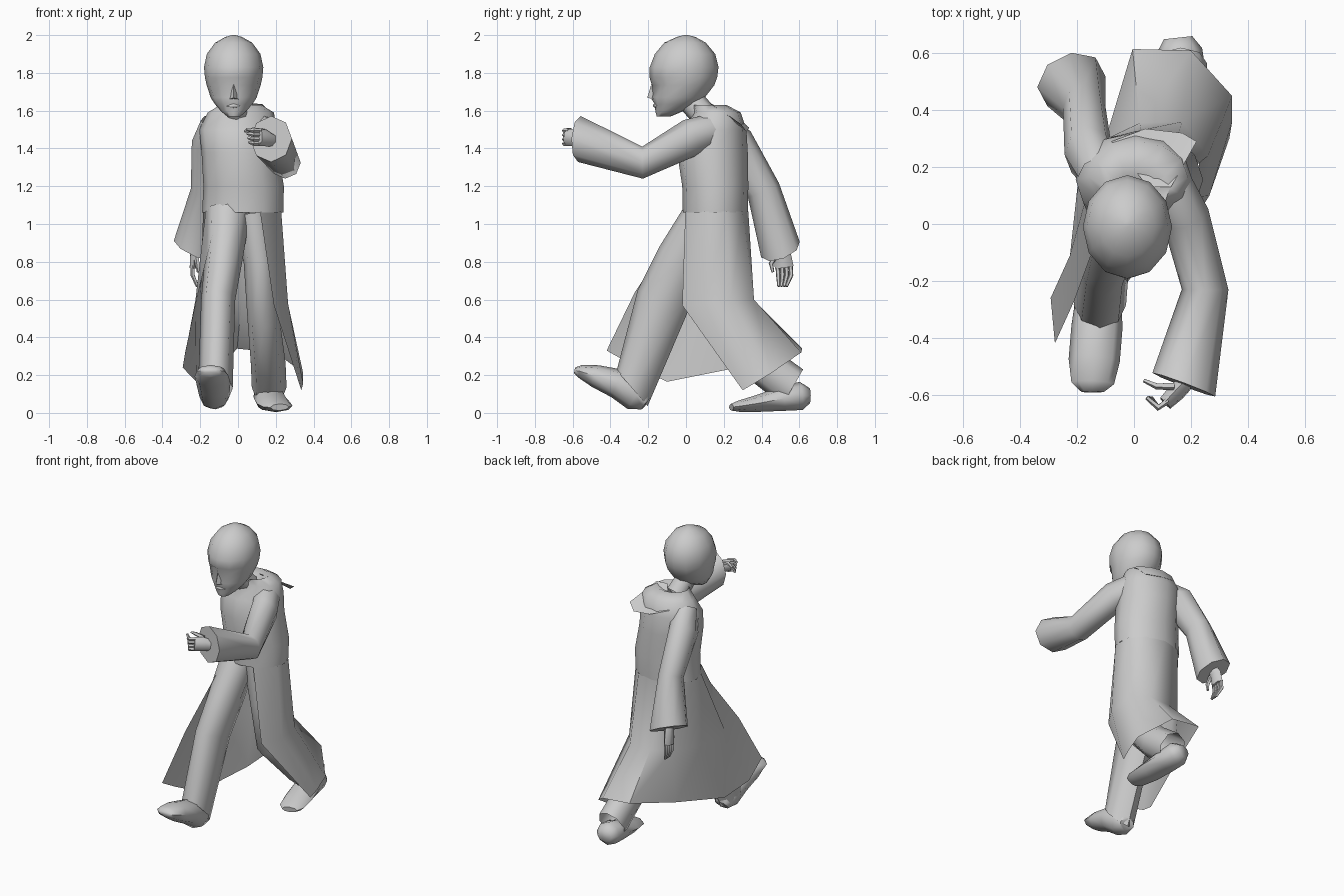
import bpy, math
from mathutils import Vector


def finish(name, verts, faces, angle=60):
    me = bpy.data.meshes.new(name)
    me.from_pydata(verts, [], faces)
    me.update()
    ob = bpy.data.objects.new(name, me)
    bpy.context.collection.objects.link(ob)
    bpy.ops.object.select_all(action='DESELECT')
    ob.select_set(True)
    bpy.context.view_layer.objects.active = ob
    bpy.ops.object.shade_smooth_by_angle(angle=math.radians(angle))
    return ob


def tube(name, rings, n=8, caps=(True, True), flat=False, shape=None, end=None):
    """Loft ellipses (x, y, z, half width, half depth) along a path; end tilts the last one."""
    pts = [Vector(r[:3]) for r in rings]
    verts, faces = [], []
    for i, r in enumerate(rings):
        t = (pts[min(i + 1, len(pts) - 1)] - pts[max(i - 1, 0)]).normalized()
        if flat:
            t = Vector((0, 0, 1))
        if end and i == len(rings) - 1:
            t = Vector(end).normalized()
        ref = Vector((1, 0, 0)) if abs(t.x) < 0.8 else Vector((0, 1, 0))
        s = (ref - t * ref.dot(t)).normalized()
        u = t.cross(s)
        for k in range(n):
            a = 2 * math.pi * (k + 0.5 * (n % 4 != 0)) / n
            p = pts[i] + s * r[3] * math.cos(a) + u * r[4] * math.sin(a)
            verts.append(shape(p) if shape else p)
    for i in range(len(rings) - 1):
        for k in range(n):
            a, b = i * n + k, i * n + (k + 1) % n
            faces.append((a, b, b + n, a + n))
    if caps[0]:
        faces.append(tuple(reversed(range(n))))
    if caps[1]:
        m = len(verts) - n
        faces.append(tuple(range(m, m + n)))
    return finish(name, verts, faces)


# Head: stacked (z, front y, back y, half width), with eye sockets pressed in
def face_shape(p):
    dx = abs(p.x + 0.023)
    if p.y < -0.08 and 0.03 < dx < 0.11 and 1.72 < p.z < 1.755:
        p.y += 0.026
    if p.y < -0.08 and dx < 0.02 and 1.66 < p.z < 1.68:
        p.y -= 0.012
    return p


profile = [(1.57, -0.155, -0.08, 0.035), (1.595, -0.162, -0.02, 0.065),
           (1.635, -0.166, 0.06, 0.1), (1.67, -0.176, 0.1, 0.122),
           (1.735, -0.18, 0.15, 0.143), (1.775, -0.193, 0.165, 0.152),
           (1.83, -0.192, 0.172, 0.157), (1.9, -0.165, 0.155, 0.142),
           (1.96, -0.115, 0.105, 0.098), (1.99, -0.05, 0.05, 0.045), (2.0, -0.01, 0.01, 0.01)]
tube("head", [(-0.023, (f + b) / 2, z, w, (b - f) / 2) for z, f, b, w in profile],
     n=12, flat=True, shape=face_shape)
finish("nose", [(-0.023, -0.184, 1.74), (-0.05, -0.168, 1.66), (0.004, -0.168, 1.66),
                (-0.023, -0.205, 1.668)], [(0, 1, 3), (0, 3, 2), (1, 2, 3)])
tube("lips", [(-0.06, -0.15, 1.623, .004, .004), (-0.023, -0.164, 1.627, .011, .012),
              (0.014, -0.15, 1.623, .004, .004)], n=6)
tube("neck", [(0.0, 0.1, 1.57, .07, .07), (-0.02, 0.02, 1.66, .06, .07)], caps=(False, False))

# Coat body
tube("coat_body", [(0.025, 0.155, 1.06, .215, .172), (0.03, 0.155, 1.2, .213, .175),
                   (0.01, 0.14, 1.38, .203, .187), (0.0, 0.155, 1.5, .205, .165),
                   (0.015, 0.165, 1.59, .175, .125), (0.015, 0.125, 1.63, .11, .09),
                   (0.0, 0.09, 1.6, .07, .06)],
     n=12, flat=True, caps=(False, False))
# Folded collar flap at the back
finish("collar_flap", [(0.05, 0.13, 1.64), (0.13, 0.13, 1.635), (0.22, 0.29, 1.53),
                       (0.17, 0.32, 1.49), (0.04, 0.335, 1.51), (-0.08, 0.29, 1.55)],
       [(0, 1, 2, 3), (0, 3, 4, 5)])

# Open coat skirt: (waist angle, knee point, hem point) from one front edge to the other
columns = [(233, (-0.21, -0.27, 0.64), (-0.278, -0.42, 0.33)),
           (205, (-0.225, -0.11, 0.6), (-0.293, -0.26, 0.24)),
           (165, (-0.2, 0.12, 0.6), (-0.22, -0.1, 0.165)),
           (125, (-0.1, 0.3, 0.6), (-0.1, 0.25, 0.235)),
           (90, (0.02, 0.355, 0.6), (-0.005, 0.615, 0.34)),
           (55, (0.17, 0.36, 0.6), (0.2, 0.61, 0.32)),
           (20, (0.26, 0.24, 0.6), (0.345, 0.45, 0.21)),
           (-20, (0.265, 0.1, 0.58), (0.345, 0.36, 0.155)),
           (-65, (0.19, -0.02, 0.57), (0.335, 0.3, 0.12))]
points = []
for deg, knee, hem in columns:
    a = math.radians(deg)
    points += [(0.025 + .217 * math.cos(a), 0.155 + .175 * math.sin(a), 1.065), knee, hem]
finish("coat_skirt", points,
       [(3 * c + r, 3 * c + r + 1, 3 * c + r + 4, 3 * c + r + 3)
        for c in range(8) for r in range(2)])

# Sleeves, closed just at the cuffs
tube("front_sleeve", [(0.13, 0.12, 1.49, .085, .09), (0.18, 0.03, 1.46, .085, .1),
                      (0.25, -0.23, 1.325, .082, .085), (0.175, -0.565, 1.45, .118, .122)],
     caps=(False, True), end=(-0.35, -0.93, 0.05))
tube("back_sleeve", [(-0.12, 0.18, 1.53, .08, .07), (-0.16, 0.25, 1.43, .085, .11),
                     (-0.175, 0.41, 1.18, .075, .09), (-0.22, 0.5, 0.865, .13, .11)],
     caps=(False, True), end=(-.45, .4, -1))

# Hands: palms plus fingers
tube("front_hand", [(0.18, -0.56, 1.445, .03, .035), (0.15, -0.59, 1.455, .033, .045),
                    (0.11, -0.63, 1.46, .028, .045)], n=6)
for i in range(4):
    z = 1.425 + 0.023 * i
    tube("front_finger", [(0.12, -0.62, z, .012, .012), (0.085, -0.645, z, .012, .012),
                          (0.06 - .005 * i, -0.61, z + .008, .008, .008)], n=5)
tube("front_thumb", [(0.14, -0.57, 1.49, .014, .014), (0.08, -0.57, 1.5, .012, .012),
                     (0.035, -0.55, 1.49, .007, .007)], n=5)
tube("back_hand", [(-0.22, 0.495, 0.88, .03, .035), (-0.23, 0.51, 0.84, .026, .045),
                   (-0.235, 0.52, 0.77, .024, .05)], n=6)
for i in range(4):
    y = 0.485 + 0.023 * i
    tube("back_finger", [(-0.238, y, 0.78, .012, .012), (-0.24, y + .003, 0.73, .012, .012),
                         (-0.215, y * .6 + .2, 0.67, .008, .008)], n=5)
tube("back_thumb", [(-0.22, 0.48, 0.84, .015, .015), (-0.215, 0.45, 0.79, .013, .013),
                    (-0.21, 0.46, 0.745, .008, .008)], n=5)

# Trouser legs
tube("front_leg", [(-0.055, 0.1, 1.06, .12, .11), (-0.075, -0.02, 0.82, .1, .135),
                   (-0.105, -0.12, 0.6, .09, .145), (-0.12, -0.285, 0.13, .092, .125)],
     end=(0, -0.75, -0.65), caps=(False, False))
tube("back_leg", [(0.08, 0.13, 1.06, .1, .12), (0.115, 0.135, 0.8, .085, .12),
                  (0.135, 0.17, 0.5, .085, .115), (0.16, 0.4, 0.26, .092, .105),
                  (0.165, 0.565, 0.135, .092, .11)], end=(0, 0.87, -0.5), caps=(False, False))

# Shoes
tube("front_shoe", [(-0.12, -0.21, 0.05, .05, .04), (-0.125, -0.26, 0.09, .08, .085),
                    (-0.13, -0.36, 0.155, .09, .08), (-0.14, -0.48, 0.195, .09, .06),
                    (-0.145, -0.56, 0.22, .075, .035), (-0.145, -0.59, 0.225, .04, .015)])
tube("back_shoe", [(0.155, 0.655, 0.09, .05, .04), (0.16, 0.61, 0.09, .08, .075),
                   (0.17, 0.51, 0.075, .085, .065), (0.19, 0.38, 0.05, .09, .045),
                   (0.21, 0.28, 0.035, .08, .03), (0.22, 0.24, 0.03, .05, .018)])
